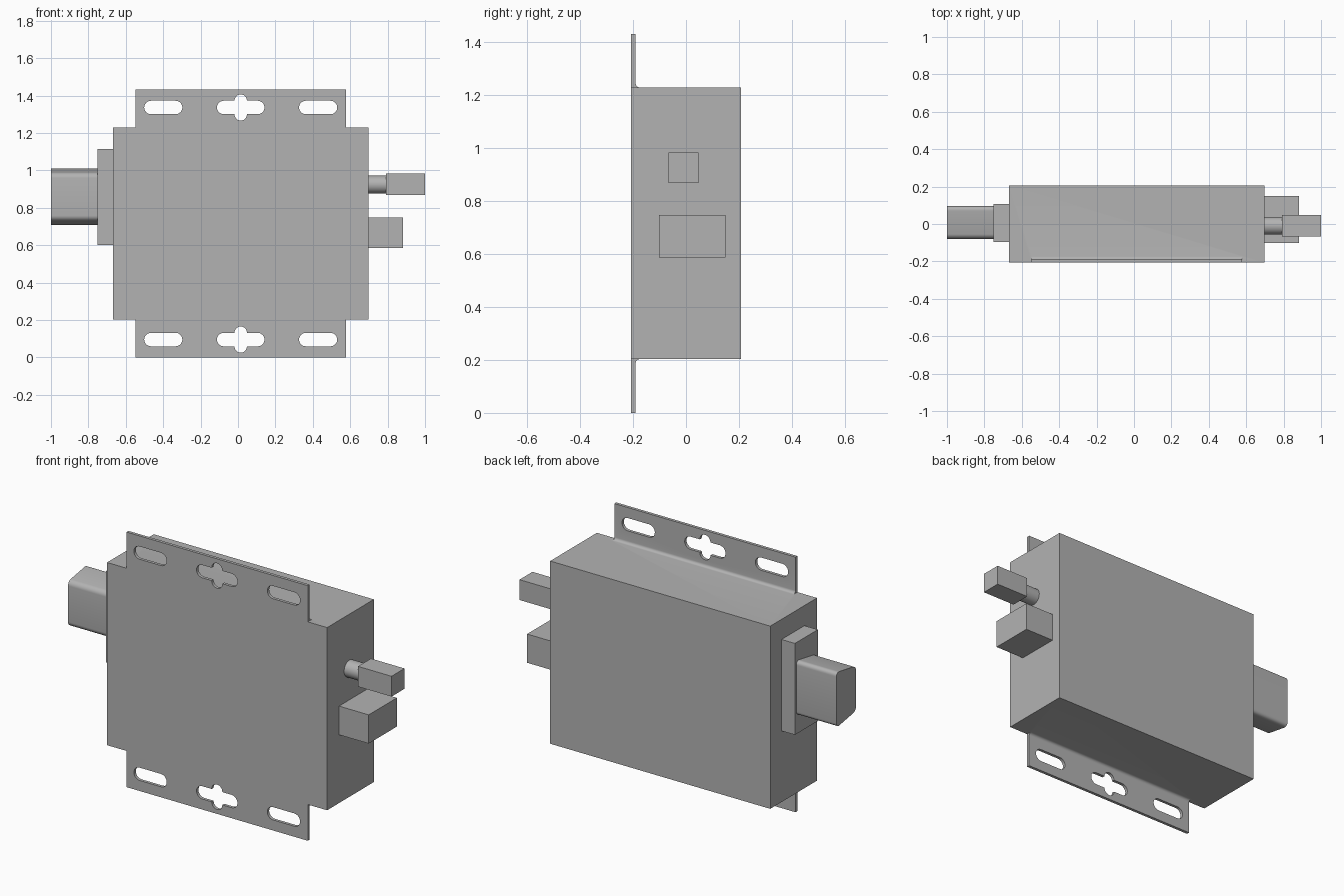
import bpy
import bmesh
from math import cos, sin, pi, radians

old = bpy.data.objects.get("Cube")
if old:
    bpy.data.objects.remove(old, do_unlink=True)

grey = bpy.data.materials.new("light_grey")
grey.use_nodes = True
grey.diffuse_color = (0.45, 0.45, 0.45, 1)
grey.node_tree.nodes["Principled BSDF"].inputs["Base Color"].default_value = grey.diffuse_color


def prism(name, outline, axis, lo, hi, bevel=0):
    """Extrude a 2D outline: (y, z) along x, or (x, z) along y."""
    def place(u, v, w):
        return (w, u, v) if axis == "x" else (u, w, v)
    bm = bmesh.new()
    ends = [[bm.verts.new(place(u, v, w)) for u, v in outline] for w in (lo, hi)]
    n = len(outline)
    for end in ends:
        bm.faces.new(end)
    sides = []
    for i in range(n):
        j = (i + 1) % n
        bm.faces.new((ends[0][i], ends[0][j], ends[1][j], ends[1][i]))
        sides.append(bm.edges.get((ends[0][i], ends[1][i])))
    bmesh.ops.recalc_face_normals(bm, faces=bm.faces)
    if bevel:
        bmesh.ops.bevel(bm, geom=sides, offset=bevel, segments=6,
                        profile=0.5, affect="EDGES")
    mesh = bpy.data.meshes.new(name)
    bm.to_mesh(mesh)
    bm.free()
    mesh.materials.append(grey)
    obj = bpy.data.objects.new(name, mesh)
    bpy.context.collection.objects.link(obj)
    return obj


def rect(u0, u1, v0, v1):
    return [(u0, v0), (u1, v0), (u1, v1), (u0, v1)]


def arc(u, v, r, start, end, steps=12):
    return [(u + r * cos(radians(start + (end - start) * i / steps)),
             v + r * sin(radians(start + (end - start) * i / steps)))
            for i in range(steps + 1)]


def apply_boolean(obj, tool, operation):
    mod = obj.modifiers.new("combine", "BOOLEAN")
    mod.operation, mod.solver, mod.object = operation, "EXACT", tool
    bpy.context.view_layer.objects.active = obj
    bpy.ops.object.modifier_apply(modifier=mod.name)
    bpy.data.objects.remove(tool, do_unlink=True)


def smooth(obj, angle=30):
    bpy.ops.object.select_all(action="DESELECT")
    obj.select_set(True)
    bpy.context.view_layer.objects.active = obj
    bpy.ops.object.shade_smooth_by_angle(angle=radians(angle))


# Enclosure with mounting flanges filleted into its top and bottom
DEPTH, TOP, BOTTOM, HEIGHT = 0.207, 1.228, 0.203, 1.431
BACK, FILLET = -0.19, 0.016
body = prism("enclosure", rect(-DEPTH, DEPTH, BOTTOM, TOP), "x", -0.668, 0.698)
profile = [(-DEPTH, 0), (BACK, 0)]
profile += arc(BACK + FILLET, BOTTOM - FILLET, FILLET, 180, 90, 6)
profile += arc(BACK + FILLET, TOP + FILLET, FILLET, 270, 180, 6)
profile += [(BACK, HEIGHT), (-DEPTH, HEIGHT)]
flange = prism("flange", profile, "x", -0.547, 0.578)
apply_boolean(body, flange, "UNION")

# Mounting slots and cross-shaped keyholes
MID = 0.0145
for z in (0.095, HEIGHT - 0.095):
    for x, half, r in ((MID - 0.414, 0.102, 0.036), (MID, 0.127, 0.036),
                       (MID + 0.414, 0.102, 0.036)):
        slot = (arc(x + half - r, z, r, -90, 90) + arc(x - half + r, z, r, 90, 270))
        apply_boolean(body, prism("slot", slot, "y", -0.3, 0), "DIFFERENCE")
    r = 0.033
    upright = arc(MID, z + 0.07 - r, r, 0, 180) + arc(MID, z - 0.07 + r, r, 180, 360)
    apply_boolean(body, prism("slot", upright, "y", -0.3, 0), "DIFFERENCE")
smooth(body)

# Connector on the -x side: base plate and tapered rounded plug
prism("connector_plate", rect(-0.096, 0.107, 0.602, 1.115), "x", -0.751, -0.668)
plug = prism("connector_plug",
             [(-0.079, 0.733), (0.095, 0.703), (0.095, 1.014), (-0.079, 0.984)],
             "x", -1.0, -0.751, bevel=0.025)
smooth(plug)

# Antenna-style socket on the +x side: round neck and square head
neck = prism("socket_neck", arc(-0.0095, 0.924, 0.047, 0, 350, 35), "x", 0.698, 0.792)
smooth(neck)
prism("socket_head", rect(-0.067, 0.048, 0.868, 0.982), "x", 0.792, 1.0)

# Block connector on the +x side
prism("block_connector", rect(-0.101, 0.149, 0.586, 0.747), "x", 0.698, 0.882)
